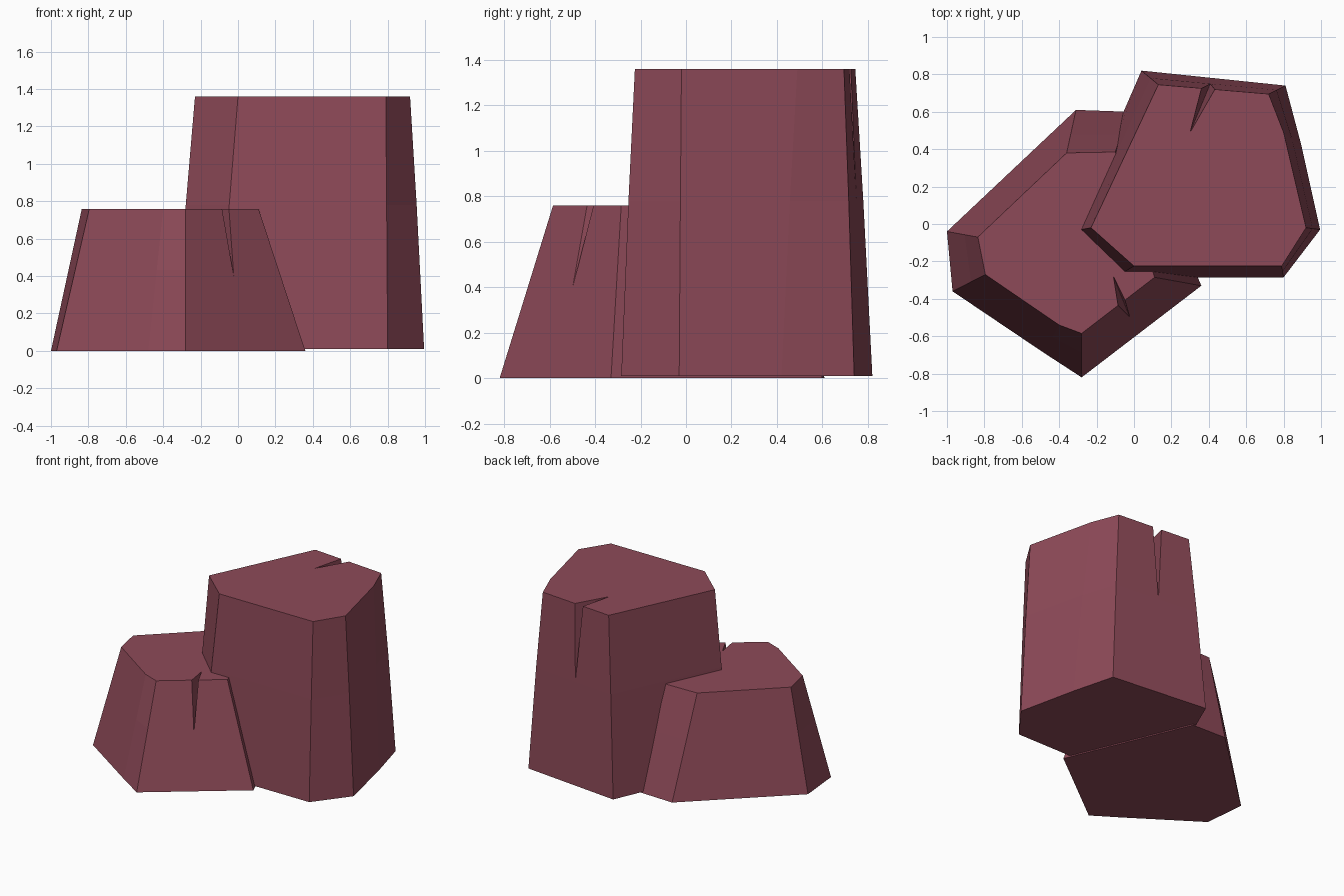
import bpy
import bmesh
from mathutils import Vector

if "Cube" in bpy.data.objects:
    bpy.data.objects.remove(bpy.data.objects["Cube"])

stone = bpy.data.materials.new("dusty red stone")
stone.diffuse_color = (0.27, 0.068, 0.098, 1)
stone.use_nodes = True
stone.node_tree.nodes["Principled BSDF"].inputs["Base Color"].default_value = stone.diffuse_color


def add_object(name, bm):
    bmesh.ops.recalc_face_normals(bm, faces=bm.faces)
    mesh = bpy.data.meshes.new(name)
    bm.to_mesh(mesh)
    bm.free()
    mesh.materials.append(stone)
    obj = bpy.data.objects.new(name, mesh)
    bpy.context.collection.objects.link(obj)
    return obj


def rock(name, base, top, z0, z1, bulge):
    """Loft a faceted block from base outline to top outline with a mid ring."""
    bm = bmesh.new()
    rings = []
    for h, f in ((0, 0), (0.57, 0.57 - bulge), (1, 1)):
        rings.append([bm.verts.new((*Vector(b).lerp(Vector(t), f), z0 + h * (z1 - z0)))
                      for b, t in zip(base, top)])
    n = len(base)
    for lo, hi in zip(rings, rings[1:]):
        for i in range(n):
            j = (i + 1) % n
            bm.faces.new((lo[i], lo[j], hi[j], hi[i]))
    bm.faces.new(rings[0])
    bm.faces.new(rings[-1])
    return add_object(name, bm)


def crack(target, name, tip, foot, left, right):
    """Cut a wedge: tip on the top face, foot on the side, mouth on the rim."""
    tip, foot, left, right = map(Vector, (tip, foot, left, right))
    mid = (tip + foot) / 2
    along = (tip - foot) * 0.1
    bm = bmesh.new()
    pts = [tip + along, foot - along, mid + (left - mid) * 3, mid + (right - mid) * 3]
    v = [bm.verts.new(p) for p in pts]
    for f in ((0, 1, 2), (0, 1, 3), (0, 2, 3), (1, 2, 3)):
        bm.faces.new([v[i] for i in f])
    cutter = add_object(name, bm)
    cutter.hide_render = True
    cutter.hide_set(True)
    mod = target.modifiers.new("crack", 'BOOLEAN')
    mod.operation = 'DIFFERENCE'
    mod.solver = 'EXACT'
    mod.object = cutter


# Tall rock at the back right
tall = rock("tall_rock",
            [(0.04, 0.82), (-0.335, -0.04), (-0.10, -0.285), (0.80, -0.285),
             (0.995, -0.03), (0.895, 0.42), (0.81, 0.74)],
            [(0.13, 0.745), (-0.23, -0.02), (0.0, -0.225), (0.79, -0.225),
             (0.92, -0.02), (0.80, 0.49), (0.72, 0.695)],
            0.01, 1.36, 0.04)
crack(tall, "tall_crack_cutter", (0.30, 0.49, 1.36), (0.41, 0.755, 0.77),
      (0.36, 0.722, 1.36), (0.43, 0.716, 1.36))

# Low rock at the front left
low = rock("low_rock",
           [(-0.03, 0.60), (-0.31, 0.61), (-1.0, -0.04), (-0.97, -0.36),
            (-0.48, -0.69), (-0.28, -0.82), (0.36, -0.33)],
           [(-0.10, 0.385), (-0.36, 0.38), (-0.835, -0.07), (-0.795, -0.27),
            (-0.40, -0.54), (-0.28, -0.585), (0.11, -0.285)],
           0.0, 0.76, 0.0)
crack(low, "low_crack_cutter", (-0.11, -0.28, 0.76), (-0.02, -0.505, 0.39),
      (-0.085, -0.438, 0.76), (-0.048, -0.408, 0.76))
